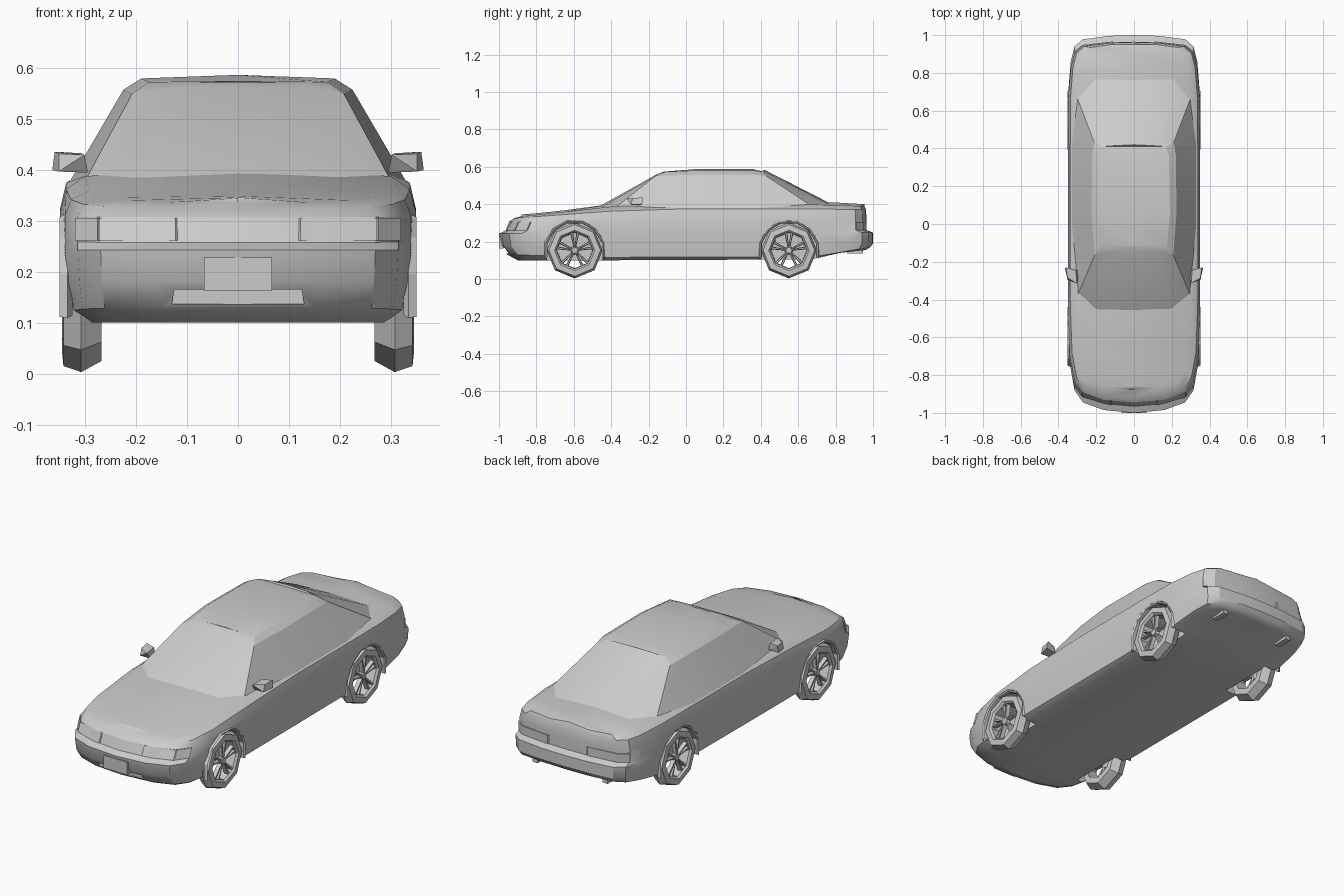
import bpy, bmesh, math
from mathutils import Vector

if "Cube" in bpy.data.objects:
    bpy.data.objects.remove(bpy.data.objects["Cube"])


def finish(name, bm, angle=None):
    bmesh.ops.remove_doubles(bm, verts=bm.verts, dist=0.0004)
    bmesh.ops.recalc_face_normals(bm, faces=bm.faces)
    me = bpy.data.meshes.new(name)
    bm.to_mesh(me)
    bm.free()
    ob = bpy.data.objects.new(name, me)
    bpy.context.collection.objects.link(ob)
    if angle:
        smooth(ob, angle)
    return ob


def smooth(ob, angle):
    bpy.ops.object.select_all(action='DESELECT')
    bpy.context.view_layer.objects.active = ob
    ob.select_set(True)
    bpy.ops.object.shade_smooth_by_angle(angle=math.radians(angle))


def loft(name, rings, angle=None, loop=False):
    """Join equal-length closed rings of points into a skin."""
    bm = bmesh.new()
    vs = [[bm.verts.new(p) for p in r] for r in rings]
    n = len(rings[0])
    for k in range(len(vs) if loop else len(vs) - 1):
        a, b = vs[k], vs[(k + 1) % len(vs)]
        for i in range(n):
            j = (i + 1) % n
            bm.faces.new((a[i], a[j], b[j], b[i]))
    return finish(name, bm, angle)


def hull(name, pts):
    bm = bmesh.new()
    for p in pts:
        bm.verts.new(p)
    bmesh.ops.convex_hull(bm, input=bm.verts)
    return finish(name, bm)


def box(name, x0, x1, y0, y1, z0, z1):
    return hull(name, [(x, y, z) for x in (x0, x1) for y in (y0, y1) for z in (z0, z1)])


def mirror_ring(half):
    """Half outline, first and last point on the centre line -> full ring."""
    return half + [(-x, y, z) for x, y, z in half[-2:0:-1]]


def along(table, y):
    for (ya, za), (yb, zb) in zip(table, table[1:]):
        if y <= yb:
            return za + (zb - za) * (y - ya) / (yb - ya)
    return table[-1][1]


# Body: plan outline lofted through levels from floor to bonnet and boot
plan = [(0, -1), (.16, -.985), (.27, -.945), (.315, -.88), (.34, -.74), (.35, -.44),
        (.35, 0), (.35, .4), (.348, .7), (.335, .86), (.315, .94), (.27, .978), (.13, .996), (0, 1)]
floor_z = [(-1, .10), (-.4, .10), (.7, .105), (.86, .14), (1, .155)]
levels = [  # width scale, front scale, rear scale, height along y
    (0, .90, .96, floor_z),
    (.88, .90, .96, floor_z),
    (.97, .955, .985, [(-1, .13), (-.4, .115), (.7, .12), (1, .17)]),
    (.99, .99, 1, [(-1, .18), (1, .19)]),
    (1, 1, 1, [(-1, .243), (1, .248)]),
    (1, .965, .965, [(-1, .258), (1, .262)]),
    (1, .945, .965, [(-1, .307), (0, .32), (1, .325)]),
    (.965, .92, .962, [(-1, .325), (-.8, .338), (-.4, .365), (0, .375), (.7, .375), (1, .37)]),
    (.86, .88, .955, [(-1, .335), (-.78, .355), (-.45, .388), (0, .395), (.8, .398), (1, .388)]),
    (0, .88, .955, [(-1, .345), (-.8, .36), (-.45, .402), (0, .40), (.78, .412), (1, .40)]),
]
body = loft("car_body", [mirror_ring([(x * sx, y * (f if y < 0 else r), along(zt, y)) for x, y in plan])
                         for sx, f, r, zt in levels])

# Wheel arches and lower intake are cut out of the body
WHEEL_Y, WHEEL_Z = (-.595, .55), .153


def circle(x, y, r, n, turn=0.0):
    return [(x, y + r * math.sin(2 * math.pi * (i + turn) / n),
             WHEEL_Z - r * math.cos(2 * math.pi * (i + turn) / n)) for i in range(n)]


cutters = [hull("intake_cutter", [(x * s, y, z) for s in (-1, 1) for y in (-1.1, -.945)
                                  for x, z in ((.125, .165), (.13, .137))])]
for y in WHEEL_Y:
    for s in (-1, 1):
        cutters.append(hull("arch_cutter", circle(s * .255, y, .16, 12) + circle(s * .45, y, .16, 12)))
bpy.context.view_layer.objects.active = body
for c in cutters:
    m = body.modifiers.new("cut", 'BOOLEAN')
    m.operation, m.solver, m.object = 'DIFFERENCE', 'EXACT', c
    bpy.ops.object.modifier_apply(modifier=m.name)
for c in cutters:
    bpy.data.objects.remove(c)
smooth(body, 30)

# Cabin: belt line, roof edge and crown
belt = [(0, -.47, .385), (.2, -.45, .385), (.30, -.38, .38), (.332, 0, .375), (.332, .42, .375),
        (.305, .68, .385), (.21, .775, .395), (0, .79, .395)]
edge = [(0, -.15, .563), (.12, -.15, .563), (.208, -.165, .55), (.225, .05, .558), (.222, .36, .558),
        (.21, .43, .55), (.12, .435, .568), (0, .44, .573)]
crown = [(0, -.12, .572), (.1, -.12, .572), (.175, -.11, .573), (.19, .05, .580), (.185, .36, .580),
         (.17, .41, .573), (.1, .415, .580), (0, .42, .583)]
spine = [(0, y, z + (.007 if -.1 < y < .4 else .002)) for x, y, z in crown]
loft("cabin", [mirror_ring(r) for r in (belt, edge, crown, spine)], 22)

# Wheels: octagonal tyres, open rims, paired spokes
tyre = [(-.042, .095), (-.042, .128), (-.002, .15), (.033, .138), (.036, .108), (.026, .098)]
for end, wy in zip(("front", "rear"), WHEEL_Y):
    for s, side in ((-1, "left"), (1, "right")):
        cx = s * .31
        tag = end + "_" + side
        loft(tag + "_tyre", [circle(cx + s * dx, wy, r, 8) for dx, r in tyre], loop=True)
        hull(tag + "_hub", circle(cx + s * .005, wy, .024, 8) + circle(cx + s * .026, wy, .016, 8))
        bm = bmesh.new()
        for k in range(5):
            for d in (-.17, .17):
                a = 2 * math.pi * k / 5 + d
                u = Vector((0, math.sin(a), math.cos(a)))
                v = Vector((0, math.cos(a), -math.sin(a)))
                c = Vector((cx, wy, WHEEL_Z))
                vs = [bm.verts.new(c + u * r + v * w * t + Vector((s * dx, 0, 0)))
                      for r, w, x0, x1 in ((.012, .004, .004, .023), (.104, .008, .006, .027))
                      for dx, t in ((x0, -1), (x0, 1), (x1, .6), (x1, -.6))]
                for q in ((0, 1, 2, 3), (4, 5, 6, 7), (0, 1, 5, 4), (1, 2, 6, 5), (2, 3, 7, 6), (3, 0, 4, 7)):
                    bm.faces.new([vs[i] for i in q])
        finish(tag + "_spokes", bm)

        # Arch lip around the top of the wheel opening
        lip = []
        for k in range(8):
            a = math.radians(-15 + 210 * k / 7)
            lip.append([(s * x, wy + r * math.cos(a), WHEEL_Z + r * math.sin(a))
                        for x, r in ((.325, .150), (.346, .152), (.351, .160), (.335, .168))])
        loft(tag + "_arch_lip", lip)

for s, side in ((-1, "left"), (1, "right")):
    # Door mirror
    hull(side + "_mirror", [(s * x, y, z) for x, y, z in (
        (.295, -.29, .395), (.352, -.295, .397), (.302, -.315, .43), (.352, -.285, .432),
        (.30, -.245, .396), (.365, -.235, .400), (.308, -.245, .433), (.36, -.23, .436))])

    # Headlamp, corner lamp and tail lamp follow the bumper ledge to the shoulder
    def lamp(name, a, b, lean, out):
        hull(side + name, [(s * (x + dx), y + dy + t, z)
                           for x, y in (a, b) for z, t in ((.262, 0), (.306, lean))
                           for dx, dy in ((0, 0), (.003, out), (-.01, -3 * out))])
    lamp("_headlamp", (.12, -.954), (.27, -.912), .02, -.004)
    lamp("_corner_lamp", (.273, -.908), (.317, -.848), .02, -.004)
    lamp("_tail_lamp", (.11, .962), (.27, .944), 0, .004)
    lamp("_tail_corner_lamp", (.27, .944), (.316, .908), 0, .004)

    # Exhaust tip under the rear bumper
    box(side + "_exhaust_tip", s * .185, s * .215, .86, .945, .135, .16)

# Front plate
box("front_plate", -.067, .067, -1, -.975, .163, .228)
